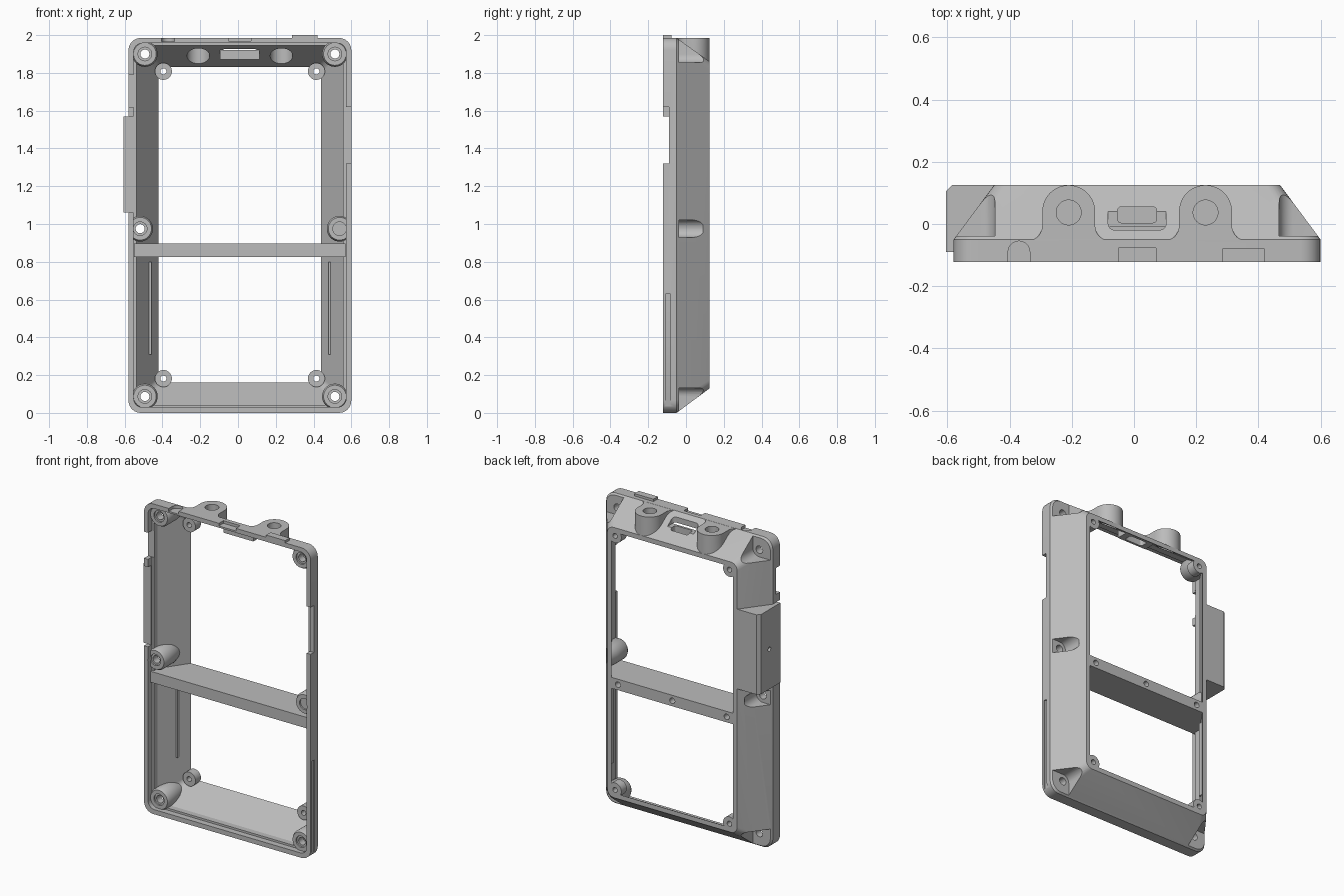
import bpy, bmesh
from math import sin, cos, pi, radians

cube = bpy.data.objects.get("Cube")
if cube:
    bpy.data.objects.remove(cube)

CX, BACK = 0.01, 0.125
grey = bpy.data.materials.new("plain_grey")
grey.use_nodes = True
GREY = (0.5, 0.5, 0.5, 1)
grey.diffuse_color = GREY
grey.node_tree.nodes["Principled BSDF"].inputs["Base Color"].default_value = GREY


def solid(name, rings):
    """Closed skin through matching rings of points."""
    bm = bmesh.new()
    loops = [[bm.verts.new(p) for p in ring] for ring in rings]
    for a, b in zip(loops, loops[1:]):
        for i in range(len(a)):
            j = (i + 1) % len(a)
            bm.faces.new((a[i], a[j], b[j], b[i]))
    bm.faces.new(loops[0])
    bm.faces.new(loops[-1])
    bmesh.ops.recalc_face_normals(bm, faces=bm.faces)
    mesh = bpy.data.meshes.new(name)
    bm.to_mesh(mesh)
    bm.free()
    mesh.materials.append(grey)
    ob = bpy.data.objects.new(name, mesh)
    bpy.context.collection.objects.link(ob)
    return ob


def prism(pts, axis, a, b, name="cutter"):
    place = {"x": lambda u, v, d: (d, u, v),
             "y": lambda u, v, d: (u, d, v),
             "z": lambda u, v, d: (u, v, d)}[axis]
    return solid(name, [[place(u, v, d) for u, v in pts] for d in (a, b)])


def arc(u, v, r, start, end, n):
    return [(u + r * cos(start + (end - start) * i / n),
             v + r * sin(start + (end - start) * i / n)) for i in range(n + 1)]


def circle(u, v, r, n=32):
    return arc(u, v, r, 0, 2 * pi, n)[:-1]


def rounded(u0, u1, v0, v1, r, n=6):
    pts = []
    for k, (u, v) in enumerate(((u1 - r, v1 - r), (u0 + r, v1 - r),
                                (u0 + r, v0 + r), (u1 - r, v0 + r))):
        pts += arc(u, v, r, k * pi / 2, (k + 1) * pi / 2, n)
    return pts


def box(x0, x1, y0, y1, z0, z1, name="cutter"):
    return prism([(x0, y0), (x1, y0), (x1, y1), (x0, y1)], "z", z0, z1, name)


def tray(name, sections):
    """Tapered rounded rectangle: y, half width, bottom, top, radius."""
    return solid(name, [[(x, y, z) for x, z in rounded(CX - w, CX + w, lo, hi, r)]
                        for y, w, lo, hi, r in sections])


def combine(target, tool, operation="DIFFERENCE"):
    mod = target.modifiers.new("cut", "BOOLEAN")
    mod.operation, mod.solver, mod.object = operation, "EXACT", tool
    bpy.context.view_layer.objects.active = target
    bpy.ops.object.modifier_apply(modifier=mod.name)
    bpy.data.objects.remove(tool)


# Outer body with a straight rim and a tapered back
shell = tray("frame_shell", [(-0.122, 0.59, 0, 1.985, 0.065), (-0.05, 0.59, 0, 1.985, 0.065),
                             (BACK, 0.46, 0.13, 1.86, 0.045)])

# Arched cable outlets on the top edge, flared where they meet the rim
outlets = (-0.21, 0.23)
for x in outlets:
    half = arc(0.135, -0.005, 0.05, -pi / 2, -pi, 8)
    right = half + arc(0, 0.04, 0.085, 0, pi / 2, 12)
    outline = right + [(-u, v) for u, v in reversed(right[:-1])]
    outline = [(0.135, -0.07)] + outline + [(-0.135, -0.07)]
    combine(shell, prism([(x + u, v) for u, v in outline], "z", 1.845, 1.9845), "UNION")

# Cavity, with material left standing for the screw posts and tabs
cavity = tray("cavity", [(-0.2, 0.562, 0.03, 1.957, 0.045), (-0.083, 0.562, 0.03, 1.957, 0.045),
                         (-0.0829, 0.547, 0.043, 1.945, 0.04), (-0.045, 0.547, 0.043, 1.945, 0.04),
                         (BACK, 0.43, 0.16, 1.83, 0.03), (0.15, 0.43, 0.16, 1.83, 0.03)])
corner_x, side_x = 0.503, 0.528
posts = [(CX + s * w, z, s) for s in (-1, 1)
         for w, z in ((corner_x, 0.087), (side_x, 0.975), (corner_x, 1.9))]
tabs = [(CX + s * 0.405, z) for s in (-1, 1) for z in (0.182, 1.808)]
for x, z, s in posts:
    profile = ((-0.095, 0.06), (-0.08, 0.068), (0.02, 0.068), (0.07, 0.058), (0.1, 0.035), (0.11, 0.01))
    combine(cavity, solid("post", [[(u, y, v) for u, v in circle(x, z, r)] for y, r in profile]))
for x, z in tabs:
    combine(cavity, prism(circle(x, z, 0.045), "y", 0.07, 0.2))
for s in (-1, 1):
    x = CX + s * 0.475
    combine(cavity, box(x - 0.006, x + 0.006, 0.045, 0.08, 0.31, 0.8))
combine(cavity, box(CX - 0.105, CX + 0.105, -0.01, 0.08, 1.87, 1.97))
combine(shell, cavity)

# Screw pockets open to the outside, and the screw holes
for x, z, s in posts:
    r = 0.046
    lo = -0.2 if z < 0.5 else z - r
    hi = 2.2 if z > 1.5 else z + r
    x0, x1 = sorted((x - s * r, x + s * 0.25))
    combine(shell, prism(rounded(x0, x1, lo, hi, r - 0.002), "y", -0.038, 0.09 if lo > 0.5 and hi < 1.5 else 0.2))
    combine(shell, prism(circle(x, z, 0.024), "y", -0.2, 0.0))
    combine(shell, prism(circle(x, z, 0.036), "y", -0.2, -0.085))
for x, z in tabs:
    combine(shell, prism(circle(x, z, 0.016, 20), "y", 0.0, 0.2))

# Cable bores and the recessed port
for x in outlets:
    combine(shell, prism(circle(x, 0.037, 0.06), "z", 1.7, 1.94))
    combine(shell, prism(circle(x, 0.037, 0.04), "z", 1.9, 2.1))
combine(shell, prism(rounded(CX - 0.093, CX + 0.093, -0.019, 0.065, 0.02), "z", 1.92, 2.1))
combine(shell, prism(rounded(CX - 0.063, CX + 0.063, 0.004, 0.055, 0.012), "z", 1.75, 2.1))

# Notches in the rim
for x0, x1, y1, z0, z1 in ((-0.65, -0.53, -0.09, 1.06, 1.57), (-0.65, -0.53, -0.08, 1.62, 1.79),
                           (0.573, 0.65, -0.09, 1.32, 1.62), (0.53, 0.58, -0.09, 1.32, 1.62),
                           (-0.05, 0.07, -0.077, 1.968, 2.1)):
    combine(shell, box(x0, x1, -0.2, y1, z0, z1))
arch = [(-0.335, -0.2)] + arc(-0.37, -0.09, 0.035, 0, pi, 12) + [(-0.405, -0.2)]
combine(shell, prism(arch, "z", 1.967, 2.1))
combine(shell, box(0.592, 0.65, -0.108, -0.082, 0.03, 0.63))

# Latch on the top edge
latch = box(0.285, 0.42, -0.1225, -0.078, 1.962, 2.0, "top_latch")

# Crossbar with fixing holes in its back
half = [(0.56, -0.1), (0.56, -0.04), (0.44, 0.1248)]
bar = prism([(CX + u, v) for u, v in half] + [(CX - u, v) for u, v in reversed(half)],
            "z", 0.826, 0.896, "crossbar")
for u in (-0.385, 0, 0.385):
    combine(bar, prism(circle(CX + u, 0.861, 0.018, 20), "y", 0.06, 0.2))

# Housing on the side wall
housing = prism([(-0.605, -0.09), (-0.605, 0.105), (-0.585, 0.1248), (-0.44, 0.1248),
                 (-0.555, -0.04), (-0.555, -0.09)], "z", 1.06, 1.57, "side_housing")
combine(housing, prism(circle(0.02, 1.315, 0.014, 20), "x", -0.7, -0.57))

# Smooth the round faces and keep the edges sharp
for ob in (shell, latch, bar, housing):
    bpy.ops.object.select_all(action="DESELECT")
    ob.select_set(True)
    bpy.context.view_layer.objects.active = ob
    bpy.ops.object.shade_smooth_by_angle(angle=radians(30))
